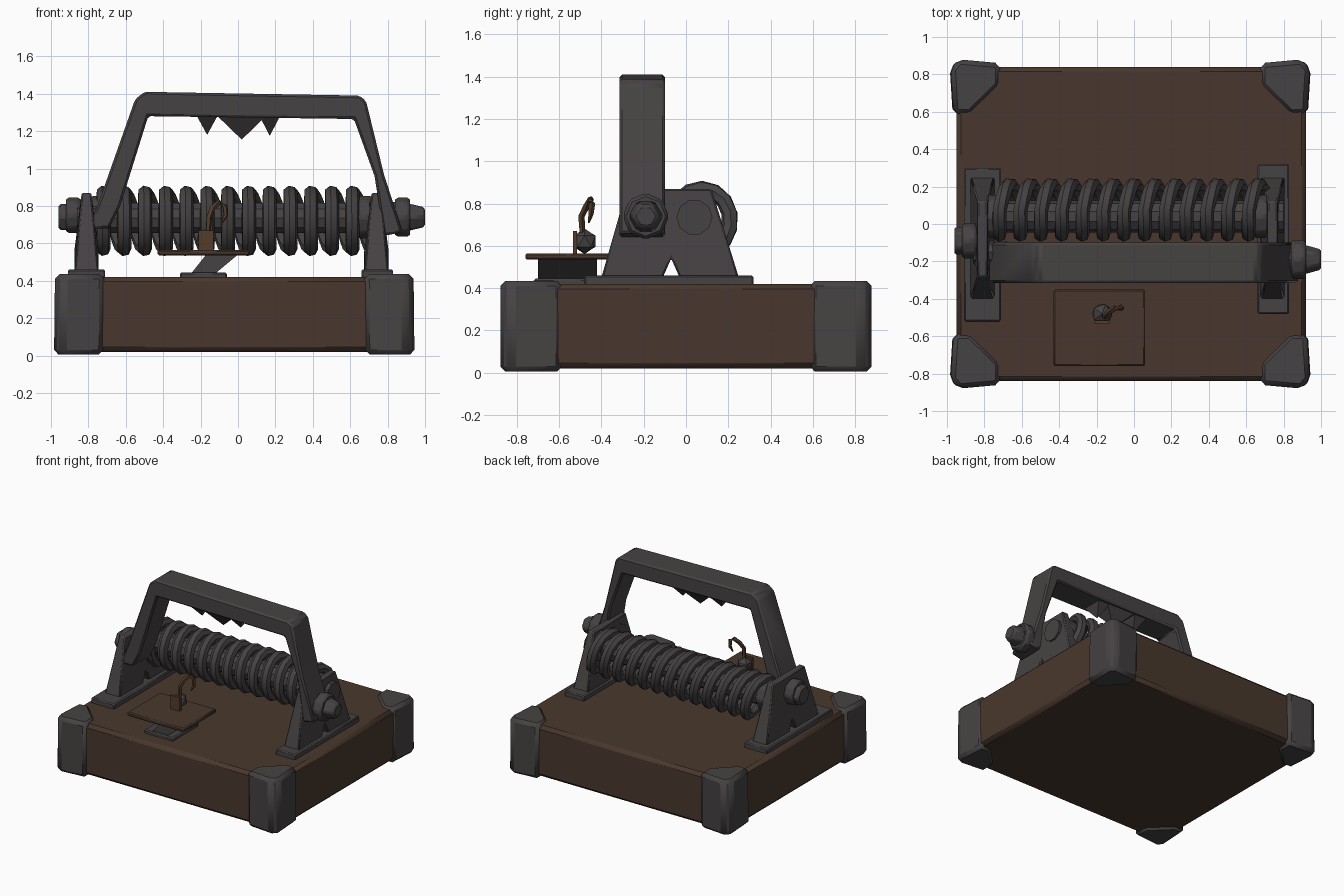
import bpy, bmesh, math
from mathutils import Vector, Matrix

cube = bpy.data.objects.get("Cube")
if cube:
    bpy.data.objects.remove(cube, do_unlink=True)


def material(name, rgb):
    m = bpy.data.materials.new(name)
    m.use_nodes = True
    m.diffuse_color = (*rgb, 1)
    m.node_tree.nodes["Principled BSDF"].inputs["Base Color"].default_value = (*rgb, 1)
    return m


WOOD = material("dark wood", (0.066, 0.039, 0.026))
IRON = material("dark iron", (0.062, 0.055, 0.056))
RUST = material("rusty brown", (0.085, 0.045, 0.024))


def finish(name, bm, mat, bevel=0, smooth=35):
    bmesh.ops.recalc_face_normals(bm, faces=bm.faces)
    mesh = bpy.data.meshes.new(name)
    bm.to_mesh(mesh)
    bm.free()
    ob = bpy.data.objects.new(name, mesh)
    bpy.context.collection.objects.link(ob)
    mesh.materials.append(mat)
    if bevel:
        mod = ob.modifiers.new("bevel", 'BEVEL')
        mod.width, mod.segments = bevel, 1
    bpy.ops.object.select_all(action='DESELECT')
    ob.select_set(True)
    bpy.context.view_layer.objects.active = ob
    bpy.ops.object.shade_smooth_by_angle(angle=math.radians(smooth))
    return ob


def box(name, lo, hi, mat, bevel=0):
    bm = bmesh.new()
    bmesh.ops.create_cube(bm, size=1)
    lo, hi = Vector(lo), Vector(hi)
    for v in bm.verts:
        v.co = Vector([(a + b) / 2 + c * (b - a) for a, b, c in zip(lo, hi, v.co)])
    return finish(name, bm, mat, bevel)


def prism(name, points, axis, start, end, mat, bevel=0, shape=None):
    """Extrude a 2D outline along an axis; shape may adjust each vertex."""
    bm = bmesh.new()

    def place(p, d):
        q = list(p)
        q.insert(axis, d)
        return bm.verts.new(q)
    a = [place(p, start) for p in points]
    b = [place(p, end) for p in points]
    bm.faces.new(a)
    bm.faces.new(b)
    n = len(points)
    for i in range(n):
        bm.faces.new((a[i], a[(i + 1) % n], b[(i + 1) % n], b[i]))
    if shape:
        for v in bm.verts:
            shape(v.co)
    return finish(name, bm, mat, bevel)


def cylinder(name, x0, x1, y, z, r, sides, mat, r2=None, bevel=0):
    bm = bmesh.new()
    turn = Matrix.Translation(((x0 + x1) / 2, y, z)) @ Matrix.Rotation(math.pi / 2, 4, 'Y')
    bmesh.ops.create_cone(bm, cap_ends=True, segments=sides, radius1=r, radius2=r2 or r,
                          depth=x1 - x0, matrix=turn)
    return finish(name, bm, mat, bevel)


def tube(name, path, radii, sides, mat):
    bm = bmesh.new()
    rings = []
    up = Vector((1, 0.13, 0)).normalized()
    for i, p in enumerate(path):
        t = (path[min(i + 1, len(path) - 1)] - path[max(i - 1, 0)]).normalized()
        u = (up - t * up.dot(t)).normalized()
        w = t.cross(u)
        rings.append([bm.verts.new(p + radii[i] * (u * math.cos(k * math.tau / sides)
                                                   + w * math.sin(k * math.tau / sides)))
                      for k in range(sides)])
    for a, b in zip(rings, rings[1:]):
        for k in range(sides):
            j = (k + 1) % sides
            bm.faces.new((a[k], a[j], b[j], b[k]))
    bm.faces.new(rings[0])
    bm.faces.new(rings[-1])
    return finish(name, bm, mat, smooth=50)


# Wooden base
CX = -0.02
box("base_board", (-0.95, -0.84, 0.02), (0.92, 0.84, 0.42), WOOD, 0.025)

# Metal corner caps, cut diagonally towards the board
cap = [(0.70, 0.86), (0.92, 0.88), (0.965, 0.83), (0.95, 0.59), (0.86, 0.585), (0.70, 0.74)]


def cap_shape(co):
    if co.z > 0.2:
        co.x = CX + (co.x - CX) * 0.995


for sx, side in ((1, "left"), (-1, "right")):
    for sy, end in ((1, "back"), (-1, "front")):
        prism(f"corner_cap_{end}_{side}", [(CX + sx * x, sy * y) for x, y in cap],
              2, 0.005, 0.435, IRON, 0.025, cap_shape)

# Side brackets: foot plate and notched, tapering upright
upright = [(-0.40, 0.45), (-0.28, 0.87), (0.12, 0.87), (0.25, 0.45),
           (-0.03, 0.45), (-0.07, 0.54), (-0.11, 0.45)]


def bracket(side, x0, x1, y0, y1, mid):
    box(f"bracket_foot_{side}", (x0, y0, 0.41), (x1, y1, 0.46), IRON, 0.008)

    def taper(co):
        co.x = mid + (co.x - mid) * (0.4 if co.z > 0.7 else 1)
    prism(f"bracket_upright_{side}", upright, 0, mid - 0.065, mid + 0.065, IRON, 0.008, taper)


bracket("right", -0.91, -0.71, -0.52, 0.30, -0.81)
bracket("left", 0.66, 0.83, -0.48, 0.32, 0.74)

# Arched jaw with teeth
arch = [(-0.80, 0.68), (-0.73, 0.86), (-0.55, 1.37), (-0.50, 1.41), (0.65, 1.39), (0.685, 1.36),
        (0.78, 0.97), (0.88, 0.66), (0.78, 0.64), (0.73, 0.96), (0.62, 1.265),
        (-0.48, 1.28), (-0.63, 0.80), (-0.69, 0.68)]
prism("jaw_arch", arch, 1, -0.315, -0.10, IRON, 0.012)
for i, (x, half, tip) in enumerate(((-0.165, 0.06, 1.18), (0.02, 0.14, 1.155), (0.17, 0.06, 1.175))):
    bm = bmesh.new()
    corners = [bm.verts.new((x + sx * half, -0.207 + sy * 0.095, 1.29))
               for sx, sy in ((-1, -1), (1, -1), (1, 1), (-1, 1))]
    point = bm.verts.new((x, -0.207, tip))
    bm.faces.new(corners)
    for k in range(4):
        bm.faces.new((corners[k], corners[(k + 1) % 4], point))
    finish(f"jaw_tooth_{i + 1}", bm, IRON)

# Spring rod, collars and bolts
cylinder("spring_rod", -0.84, 0.80, 0.04, 0.735, 0.085, 10, IRON)
cylinder("rod_collar_right", -0.79, -0.70, 0.04, 0.74, 0.12, 8, IRON, bevel=0.015)
cylinder("rod_collar_left", 0.64, 0.72, 0.04, 0.74, 0.12, 8, IRON, bevel=0.015)
cylinder("bolt_washer_right", -0.92, -0.84, -0.09, 0.75, 0.10, 8, IRON, bevel=0.015)
cylinder("bolt_head_right", -0.96, -0.90, -0.09, 0.74, 0.08, 6, IRON, bevel=0.012)
cylinder("bolt_shaft_right", -0.86, -0.68, -0.15, 0.74, 0.06, 8, IRON)
cylinder("bolt_shaft_left", 0.70, 0.90, -0.19, 0.74, 0.08, 8, IRON)
cylinder("bolt_washer_left", 0.84, 0.92, -0.19, 0.74, 0.11, 8, IRON, bevel=0.015)
cylinder("bolt_head_left", 0.91, 1.0, -0.19, 0.74, 0.085, 6, IRON, 0.06, bevel=0.012)

# Coil spring: upright in front, stepping sideways behind
TURNS, STEPS, PITCH = 13, 14, 0.111
path = []
for i in range(TURNS * STEPS + 1):
    turn, part = divmod(i / STEPS, 1)
    a = part * math.tau
    x = -0.72 + PITCH * (turn + max(0, part * 2 - 1))
    path.append(Vector((x, 0.075 - 0.135 * math.sin(a), 0.72 - 0.15 * math.cos(a))))
tube("coil_spring", path, [0.039] * len(path), 7, IRON)

# Trigger pedal on its slanted stand
box("pedal_foot", (-0.31, -0.72, 0.41), (-0.06, -0.40, 0.445), IRON, 0.008)
prism("pedal_stem", [(-0.25, 0.44), (-0.12, 0.44), (0.0, 0.54), (-0.17, 0.54)],
      1, -0.70, -0.42, IRON)
box("pedal_plate", (-0.43, -0.76, 0.535), (0.06, -0.35, 0.565), WOOD, 0.008)

# Bait lump and hook
bm = bmesh.new()
bmesh.ops.create_icosphere(bm, subdivisions=1, radius=0.06, matrix=Matrix.Translation((-0.17, -0.48, 0.622)))
finish("bait", bm, IRON)
box("bait_clip", (-0.21, -0.535, 0.56), (-0.13, -0.515, 0.67), RUST)
hook = [(-0.16, -0.49, 0.66), (-0.155, -0.495, 0.74), (-0.135, -0.47, 0.79), (-0.10, -0.45, 0.82),
        (-0.07, -0.445, 0.80), (-0.065, -0.45, 0.75), (-0.085, -0.46, 0.71)]
tube("bait_hook", [Vector(p) for p in hook], [0.014, 0.016, 0.016, 0.016, 0.016, 0.013, 0.004], 5, RUST)
